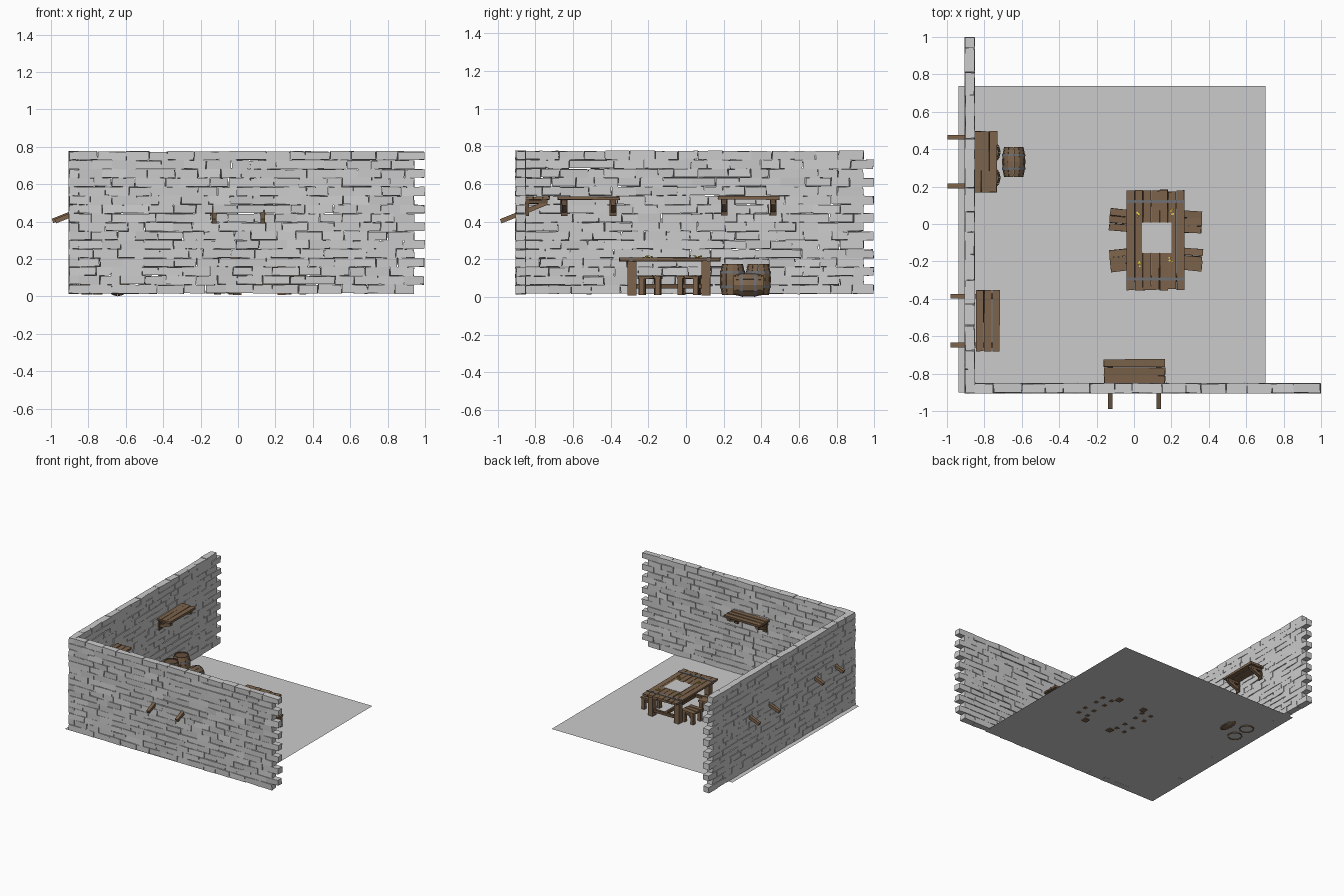
import bpy, bmesh, math, random
from mathutils import Matrix, Vector

if "Cube" in bpy.data.objects:
    bpy.data.objects.remove(bpy.data.objects["Cube"])

random.seed(7)


def material(name, rgb):
    m = bpy.data.materials.new(name)
    m.diffuse_color = (*rgb, 1)
    m.use_nodes = True
    m.node_tree.nodes["Principled BSDF"].inputs["Base Color"].default_value = m.diffuse_color
    return m


WOOD = material("wood", (0.20, 0.125, 0.07))
DARK = material("dark_wood", (0.13, 0.08, 0.045))
IRON = material("iron", (0.16, 0.16, 0.17))
GOLD = material("gold", (0.85, 0.65, 0.05))
PAPER = material("paper", (0.85, 0.85, 0.83))


def finish(bm, name, mat=None, matrix=Matrix()):
    bmesh.ops.recalc_face_normals(bm, faces=bm.faces)
    me = bpy.data.meshes.new(name)
    bm.to_mesh(me)
    bm.free()
    ob = bpy.data.objects.new(name, me)
    bpy.context.collection.objects.link(ob)
    ob.matrix_world = matrix
    if mat:
        me.materials.append(mat)
    return ob


def add_box(bm, lo, hi, jitter=0.0):
    lo, hi = Vector(lo), Vector(hi)
    verts = bmesh.ops.create_cube(bm, size=1)["verts"]
    for v in verts:
        for i in range(3):
            v.co[i] = (lo[i] + hi[i]) / 2 + v.co[i] * (hi[i] - lo[i])
            v.co[i] += random.uniform(-jitter, jitter)
    return verts


def boxes(name, spans, mat, matrix=Matrix(), jitter=0.0):
    bm = bmesh.new()
    for lo, hi in spans:
        add_box(bm, lo, hi, jitter)
    return finish(bm, name, mat, matrix)


# Floor: single sheet facing down
bm = bmesh.new()
bmesh.ops.create_grid(bm, x_segments=1, y_segments=1, size=0.82)
floor = finish(bm, "floor", None, Matrix.Translation((-0.118, -0.082, 0.015)))
floor.data.flip_normals()
if floor.data.polygons[0].normal.z > 0:
    floor.data.flip_normals()


# Brick walls: running bond with toothed ends that interlock at the corner
def brick_wall(name, along_x):
    rows, height, low, thick = 16, 0.0475, 0.016, 0.052
    bm = bmesh.new()
    for r in range(rows):
        out = (r % 2 == 1) == along_x
        start, end = (-0.853, 0.997) if out else (-0.905, 0.943)
        count = 15
        cuts = [start + (end - start) * i / count for i in range(count + 1)]
        for i in range(1, count):
            cuts[i] += random.uniform(-0.025, 0.025)
        z = low + r * height
        for a, b in zip(cuts, cuts[1:]):
            lo, hi = (a + 0.001, -0.904, z + 0.001), (b - 0.001, -0.904 + thick, z + height - 0.001)
            if not along_x:
                lo, hi = (lo[1], lo[0], lo[2]), (hi[1], hi[0], hi[2])
            add_box(bm, lo, hi, 0.0033)
    for v in bm.verts:
        v.co.z = max(v.co.z, 0.013)
    return finish(bm, name)


brick_wall("front_wall", True)
brick_wall("left_wall", False)


# Shelves: built along local x, wall face at y = 0, struts run through the wall
def shelf(name, matrix):
    planks = []
    for i in range(3):
        y = 0.001 + i * 0.043
        planks.append(((-0.163, y, 0.516), (0.163, y + 0.041, 0.533)))
    boxes(name + "_planks", planks, WOOD, matrix, 0.0025)
    parts = []
    for x in (-0.13, 0.13):
        parts.append(((x - 0.018, 0, 0.43), (x + 0.018, 0.018, 0.516)))
        parts.append(((x - 0.014, 0, 0.495), (x + 0.014, 0.115, 0.516)))
    boxes(name + "_brackets", parts, DARK, matrix, 0.001)
    bm = bmesh.new()
    a, b = Vector((0, -0.132, 0.402)), Vector((0, 0.112, 0.5))
    tilt = math.atan2(b.z - a.z, b.y - a.y)
    length = (b - a).length
    for x in (-0.13, 0.13):
        verts = add_box(bm, (-0.0125, -length / 2, -0.012), (0.0125, length / 2, 0.012))
        mid = (a + b) / 2 + Vector((x, 0, 0))
        bmesh.ops.transform(bm, verts=verts,
                            matrix=Matrix.Translation(mid) @ Matrix.Rotation(tilt, 4, "X"))
    finish(bm, name + "_struts", WOOD, matrix)


turn = Matrix.Rotation(-math.pi / 2, 4, "Z")
shelf("front_shelf", Matrix.Translation((0.003, -0.852, 0)))
shelf("left_near_shelf", Matrix.Translation((-0.845, -0.517, 0)) @ turn)
shelf("left_far_shelf", Matrix.Translation((-0.860, 0.333, 0.002)) @ turn)


# Barrels: separate bowed staves, recessed lids and iron hoops
def barrel(name, radius, height, matrix):
    sides = 12

    def bulge(t):
        return radius * (0.82 + 0.17 * (1 - (2 * t - 1) ** 2))

    bm = bmesh.new()
    for s in range(sides):
        a0 = 2 * math.pi * (s + 0.03) / sides
        a1 = 2 * math.pi * (s + 0.97) / sides
        rings = []
        for k in range(5):
            t = k / 4
            r = bulge(t)
            z = (t - 0.5) * height
            rings.append([bm.verts.new((q * math.cos(a), q * math.sin(a), z))
                          for q, a in ((r, a0), (r, a1), (r - 0.008, a1), (r - 0.008, a0))])
        for p, q in zip(rings, rings[1:]):
            for i in range(4):
                j = (i + 1) % 4
                bm.faces.new((p[i], p[j], q[j], q[i]))
        bm.faces.new(rings[0])
        bm.faces.new(rings[-1])
    finish(bm, name + "_staves", WOOD, matrix)

    bm = bmesh.new()
    for s in (-1, 1):
        bmesh.ops.create_cone(bm, cap_ends=True, segments=sides, depth=0.008,
                              radius1=radius * 0.8, radius2=radius * 0.8,
                              matrix=Matrix.Translation((0, 0, s * (height / 2 - 0.011))))
    finish(bm, name + "_lids", DARK, matrix)

    bm = bmesh.new()
    for t in (0.27, 0.73):
        w = 0.04
        bmesh.ops.create_cone(bm, cap_ends=False, segments=sides, depth=2 * w * height,
                              radius1=bulge(t - w) + 0.002, radius2=bulge(t + w) + 0.002,
                              matrix=Matrix.Translation((0, 0, (t - 0.5) * height)))
    finish(bm, name + "_hoops", IRON, matrix)


for n, y in (("barrel_near", 0.247), ("barrel_far", 0.384)):
    barrel(n, 0.068, 0.165, Matrix.Translation((-0.78, y, 0.092)))
barrel("barrel_lying", 0.063, 0.16,
       Matrix.Translation((-0.643, 0.332, 0.0635)) @ Matrix.Rotation(math.pi / 2, 4, "X"))

# Table: planked top, iron straps, legs and rails, centred on its own origin
table = Matrix.Translation((0.115, -0.087, 0))
planks = []
for i in range(7):
    x = -0.155 + i * 0.0445
    end = 0.268 + random.uniform(-0.008, 0.003)
    planks.append(((x, -end, 0.19), (x + 0.042, end, 0.208)))
boxes("table_top", planks, WOOD, table, 0.002)
boxes("table_straps", [((-0.156, y - 0.008, 0.187), (0.156, y + 0.008, 0.212))
                       for y in (-0.206, 0.206)], IRON, table)
boxes("table_legs", [((x - 0.022, y - 0.023, 0.008), (x + 0.022, y + 0.023, 0.19))
                     for x in (-0.118, 0.118) for y in (-0.2, 0.193)], WOOD, table, 0.001)
rails = [((-0.009, -0.2, 0.045), (0.009, 0.193, 0.068))]
for y in (-0.2, 0.193):
    rails.append(((-0.118, y - 0.01, 0.045), (0.118, y + 0.01, 0.068)))
    rails.append(((-0.118, y - 0.012, 0.165), (0.118, y + 0.012, 0.19)))
boxes("table_rails", rails, DARK, table)

# Paper sheet and coins on the table
boxes("paper", [((0.043, -0.155, 0.2105), (0.2, 0.008, 0.2125))], PAPER)
bm = bmesh.new()
for cx, cy in ((0.024, 0.048), (0.2, 0.066), (0.026, -0.216), (0.198, -0.19)):
    for k in range(7):
        pos = (cx + random.uniform(-0.012, 0.012), cy + random.uniform(-0.014, 0.014),
               0.212 + (k % 3) * 0.003)
        bmesh.ops.create_cone(bm, cap_ends=True, segments=8, radius1=0.005, radius2=0.005,
                              depth=0.003, matrix=Matrix.Translation(pos))
finish(bm, "coins", GOLD)


# Stools: three planks on four legs, each turned a little
def stool(name, x, y, degrees):
    m = Matrix.Translation((x, y, 0)) @ Matrix.Rotation(math.radians(degrees), 4, "Z")
    boxes(name + "_seat", [((-0.058, -0.059 + i * 0.04, 0.097), (0.058, -0.021 + i * 0.04, 0.113))
                           for i in range(3)], WOOD, m, 0.0025)
    boxes(name + "_legs", [((sx * 0.04 - 0.013, sy * 0.042 - 0.013, 0.01),
                            (sx * 0.04 + 0.013, sy * 0.042 + 0.013, 0.097))
                           for sx in (-1, 1) for sy in (-1, 1)], WOOD, m)
    boxes(name + "_rails", [((-0.04, s * 0.042 - 0.006, 0.075), (0.04, s * 0.042 + 0.006, 0.096))
                            for s in (-1, 1)], DARK, m)


stool("stool_left_far", -0.072, 0.021, -5)
stool("stool_left_near", -0.07, -0.193, 6)
stool("stool_right_far", 0.304, 0.011, -2)
stool("stool_right_near", 0.307, -0.189, -5)
